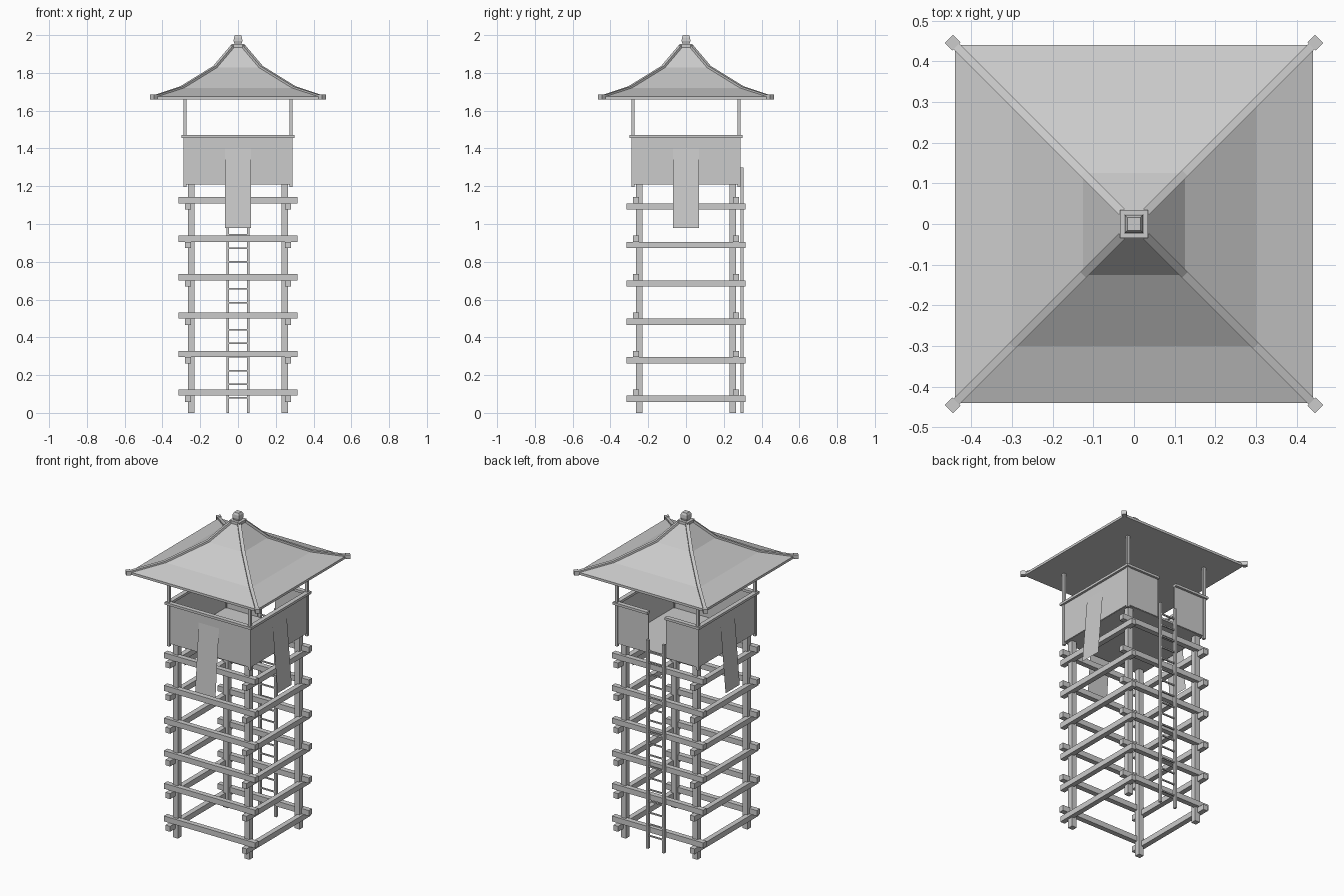
import bpy, math
from mathutils import Matrix

if "Cube" in bpy.data.objects:
    bpy.data.objects.remove(bpy.data.objects["Cube"])


def mesh(name, verts, faces):
    me = bpy.data.meshes.new(name)
    me.from_pydata(verts, [], faces)
    me.update()
    ob = bpy.data.objects.new(name, me)
    bpy.context.collection.objects.link(ob)
    return ob


def loft(name, rings):
    """Closed skin over a list of four-point rings."""
    verts = [p for r in rings for p in r]
    faces = [(3, 2, 1, 0)]
    for k in range(len(rings) - 1):
        a = 4 * k
        for i in range(4):
            j = (i + 1) % 4
            faces.append((a + i, a + j, a + 4 + j, a + 4 + i))
    n = 4 * (len(rings) - 1)
    faces.append((n, n + 1, n + 2, n + 3))
    return mesh(name, verts, faces)


def square(r, z):
    return [(-r, -r, z), (r, -r, z), (r, r, z), (-r, r, z)]


def box(name, x, y, z):
    """Box from (min, max) pairs."""
    return loft(name, [[(x[0], y[0], h), (x[1], y[0], h),
                        (x[1], y[1], h), (x[0], y[1], h)] for h in z])


def turn(ob, degrees):
    ob.data.transform(Matrix.Rotation(math.radians(degrees), 4, 'Z'))
    return ob


def around(c, w):
    return (c - w / 2, c + w / 2)


# Tower legs and slim canopy posts
for sx in (-1, 1):
    for sy in (-1, 1):
        box("tower_leg", around(sx * 0.247, 0.034), around(sy * 0.247, 0.034), (0, 1.212))
        box("canopy_post", around(sx * 0.28, 0.016), around(sy * 0.28, 0.016), (1.195, 1.67))

# Stacked cross beams, six levels
for i in range(6):
    z = 0.108 + i * 0.2037
    for s in (-1, 1):
        box("cross_beam_x", (-0.315, 0.315), around(s * 0.264, 0.032), around(z, 0.034))
        box("cross_beam_y", around(s * 0.264, 0.032), (-0.315, 0.315), around(z - 0.034, 0.034))

# Platform floor
box("platform_floor", (-0.28, 0.28), (-0.28, 0.28), (1.21, 1.222))

# Walls, handrails and hanging banners on front, right and left
for a in (0, 90, -90):
    turn(box("wall", (-0.283, 0.283), (-0.284, -0.278), (1.212, 1.458)), a)
    turn(box("handrail", (-0.298, 0.298), (-0.298, -0.27), (1.455, 1.47)), a)
    turn(mesh("banner", [(-0.07, -0.287, 1.40), (0.07, -0.287, 1.40),
                         (0.07, -0.322, 0.98), (-0.07, -0.322, 0.98)], [(3, 2, 1, 0)]), a)

# Back wall with ladder opening
for x in ((-0.283, -0.06), (0.06, 0.283)):
    box("back_wall", x, (0.278, 0.284), (1.212, 1.458))
for x in ((-0.298, -0.06), (0.06, 0.298)):
    box("back_handrail", x, (0.27, 0.298), (1.455, 1.47))

# Ladder
for s in (-1, 1):
    box("ladder_rail", around(s * 0.055, 0.014), around(0.296, 0.016), (0, 1.30))
for i in range(17):
    box("ladder_rung", (-0.05, 0.05), around(0.296, 0.008), around(0.08 + i * 0.072, 0.008))

# Flared roof with flat underside
profile = [(0.44, 1.675), (0.30, 1.72), (0.125, 1.828), (0.03, 1.94)]
loft("roof", [square(0.44, 1.66)] + [square(r, z) for r, z in profile])

# Hip ridges and their end blocks
path = [(0.452, 1.67)] + profile[1:]
for k in range(4):
    rings = []
    for r, z in path:
        d = r * math.sqrt(2)
        rings.append([(d, -0.01, z - 0.010), (d, 0.01, z - 0.010),
                      (d, 0.01, z + 0.008), (d, -0.01, z + 0.008)])
    turn(loft("hip_ridge", rings[::-1]), 45 + 90 * k)
    turn(box("ridge_end", (0.618, 0.644), (-0.014, 0.014), (1.66, 1.685)), 45 + 90 * k)

# Finial plate and knob
loft("finial_plate", [square(0.035, 1.935), square(0.035, 1.952)])
loft("finial_knob", [square(0.018, 1.952), square(0.023, 1.968),
                     square(0.022, 1.988), square(0.016, 2.0)])
